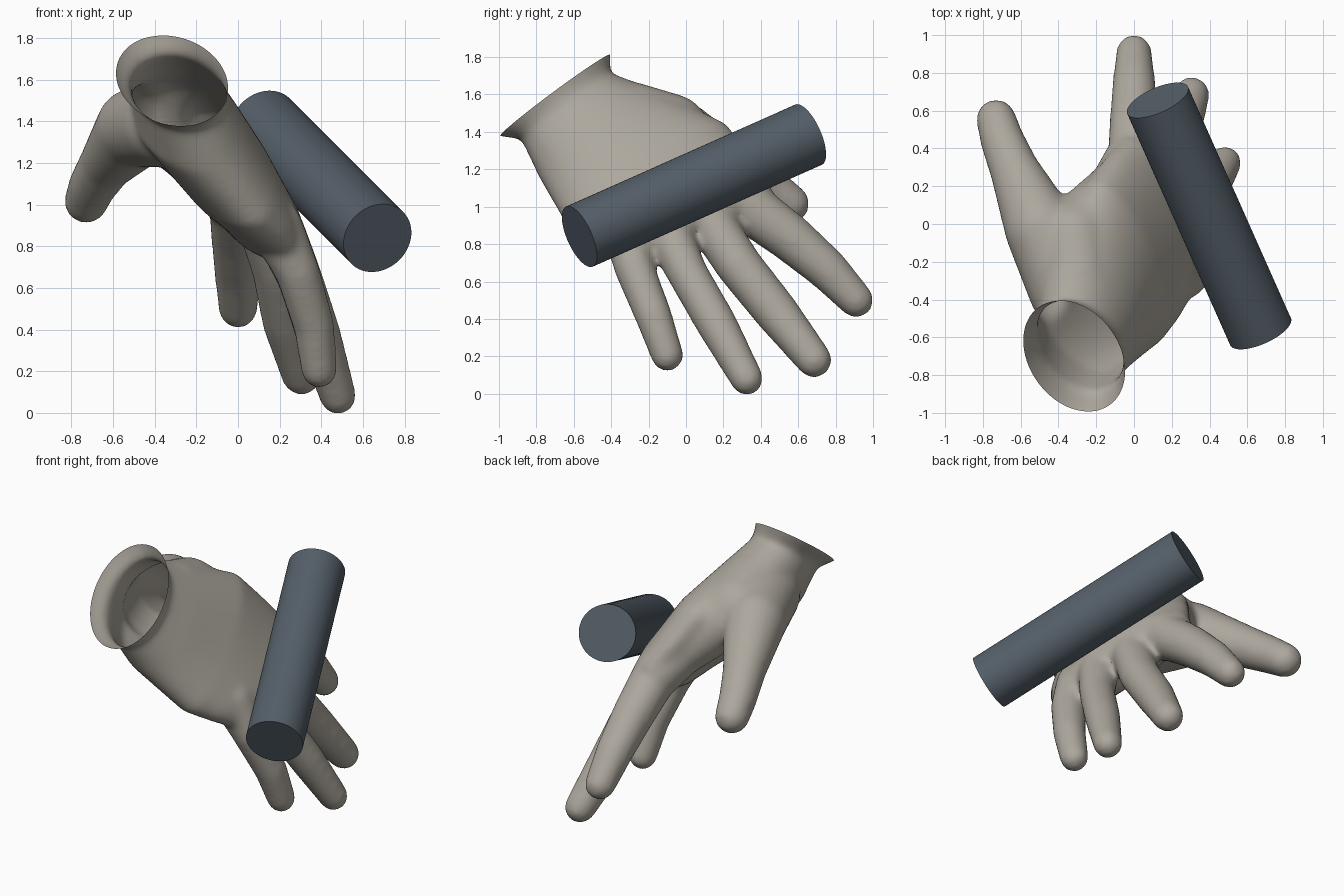
import bpy
import bmesh
from math import cos, sin, pi, radians
from mathutils import Vector, Matrix

cube = bpy.data.objects.get("Cube")
if cube:
    bpy.data.objects.remove(cube)


def material(name, rgb):
    mat = bpy.data.materials.new(name)
    mat.use_nodes = True
    mat.diffuse_color = (*rgb, 1)
    mat.node_tree.nodes["Principled BSDF"].inputs["Base Color"].default_value = (*rgb, 1)
    return mat


def add_object(name, mesh, mat):
    obj = bpy.data.objects.new(name, mesh)
    bpy.context.collection.objects.link(obj)
    mesh.materials.clear()
    mesh.materials.append(mat)
    return obj


def smooth(obj, angle):
    bpy.ops.object.select_all(action="DESELECT")
    obj.select_set(True)
    bpy.context.view_layer.objects.active = obj
    bpy.ops.object.shade_smooth_by_angle(angle=radians(angle))


def add_limb(bm, joints):
    """Chain of tapered capsules through joints (x, y, z, radius)."""
    for pair in zip(joints, joints[1:]):
        part = bmesh.new()
        for x, y, z, r in pair:
            bmesh.ops.create_icosphere(part, subdivisions=3, radius=r,
                                       matrix=Matrix.Translation((x, y, z)))
        hull = bmesh.ops.convex_hull(part, input=part.verts[:])
        inside = [g for g in hull["geom_interior"] if isinstance(g, bmesh.types.BMVert)]
        bmesh.ops.delete(part, geom=inside, context="VERTS")
        bmesh.ops.recalc_face_normals(part, faces=part.faces[:])
        mesh = bpy.data.meshes.new("limb_part")
        part.to_mesh(mesh)
        part.free()
        bm.from_mesh(mesh)
        bpy.data.meshes.remove(mesh)


def add_loft(bm, sections, sides=40):
    """Closed loft through ellipses given as centre, across axis, thickness axis."""
    rings = []
    for c, u, v in sections:
        rings.append([bm.verts.new(Vector(c) + Vector(u) * cos(2 * pi * i / sides)
                                   + Vector(v) * sin(2 * pi * i / sides)) for i in range(sides)])
    faces = [bm.faces.new(rings[0]), bm.faces.new(rings[-1][::-1])]
    for a, b in zip(rings, rings[1:]):
        for i in range(sides):
            j = (i + 1) % sides
            faces.append(bm.faces.new((a[i], b[i], b[j], a[j])))
    bmesh.ops.recalc_face_normals(bm, faces=faces)


glove_grey = material("warm_grey", (0.42, 0.39, 0.34))
bar_blue = material("slate_blue", (0.09, 0.115, 0.14))

# Palm sections from the flared cuff to the knuckles
rim = Vector((-0.32, -0.70, 1.595))
rim_u, rim_v = Vector((-0.02, 0.285, 0.215)), Vector((0.265, -0.06, -0.02))
out = rim_u.cross(rim_v).normalized()
if out.z < 0:
    out.negate()
palm = [
    (rim + out * 0.06, rim_u * 1.13, rim_v * 1.13),
    (rim, rim_u * 1.02, rim_v * 1.02),
    ((-0.285, -0.645, 1.54), (-0.02, 0.235, 0.177), (0.225, -0.045, -0.015)),
    ((-0.24, -0.49, 1.40), (-0.11, 0.30, 0.235), (0.25, 0.00, 0.05)),
    ((-0.06, -0.21, 1.17), (-0.17, 0.43, 0.25), (0.17, 0.04, 0.13)),
    ((0.04, -0.08, 1.04), (-0.17, 0.44, 0.20), (0.14, 0.035, 0.12)),
    ((0.12, 0.03, 0.93), (-0.16, 0.43, 0.16), (0.12, 0.03, 0.11)),
    ((0.16, 0.07, 0.86), (-0.13, 0.34, 0.12), (0.08, 0.02, 0.07)),
]

# Fingers, thumb and the web between thumb and index
limbs = {
    "little": [(0.18, -0.32, 0.90, 0.13), (0.285, -0.28, 0.68, 0.108),
               (0.365, -0.175, 0.42, 0.10), (0.39, -0.10, 0.205, 0.088)],
    "ring": [(0.20, -0.10, 0.87, 0.125), (0.30, 0.01, 0.64, 0.11),
             (0.385, 0.16, 0.38, 0.11), (0.48, 0.325, 0.08, 0.09)],
    "middle": [(0.12, 0.13, 0.92, 0.13), (0.19, 0.28, 0.69, 0.125),
               (0.235, 0.48, 0.44, 0.12), (0.305, 0.685, 0.18, 0.097)],
    "index": [(0, 0.28, 1.04, 0.145), (0, 0.55, 0.84, 0.13),
              (0, 0.75, 0.67, 0.115), (0, 0.91, 0.50, 0.095)],
    "thumb": [(-0.35, -0.35, 1.39, 0.21), (-0.49, -0.03, 1.37, 0.195), (-0.63, 0.28, 1.20, 0.133),
              (-0.70, 0.45, 1.09, 0.117), (-0.73, 0.555, 1.015, 0.107)],
    "web": [(-0.30, -0.28, 1.46, 0.205), (-0.32, -0.08, 1.40, 0.205),
            (-0.08, 0.19, 1.14, 0.16), (-0.02, 0.32, 1.03, 0.15)],
}

bm = bmesh.new()
add_loft(bm, palm)
for joints in limbs.values():
    add_limb(bm, joints)
mesh = bpy.data.meshes.new("glove")
bm.to_mesh(mesh)
bm.free()
glove = add_object("glove", mesh, glove_grey)

# Fuse the parts into one soft skin
remesh = glove.modifiers.new("fuse", "REMESH")
remesh.mode = "VOXEL"
remesh.voxel_size = 0.018
soften = glove.modifiers.new("soften", "SMOOTH")
soften.factor = 0.5
soften.iterations = 20
skin = bpy.data.meshes.new_from_object(glove.evaluated_get(bpy.context.evaluated_depsgraph_get()))
glove.modifiers.clear()
glove.data = skin

# Open the cuff along the rim plane, leaving a hollow shell
bm = bmesh.new()
bm.from_mesh(skin)
bmesh.ops.bisect_plane(bm, geom=bm.verts[:] + bm.edges[:] + bm.faces[:],
                       plane_co=rim, plane_no=out, clear_outer=True)
bm.to_mesh(skin)
bm.free()
skin.materials.clear()
skin.materials.append(glove_grey)
smooth(glove, 60)

# Round bar lying across the back of the hand
start, end = Vector((0.67, -0.57, 0.84)), Vector((0.125, 0.655, 1.385))
axis = end - start
bm = bmesh.new()
bmesh.ops.create_cone(bm, cap_ends=True, segments=64, radius1=0.176, radius2=0.176,
                      depth=axis.length,
                      matrix=Matrix.Translation((start + end) / 2)
                      @ axis.to_track_quat("Z", "Y").to_matrix().to_4x4())
mesh = bpy.data.meshes.new("round_bar")
bm.to_mesh(mesh)
bm.free()
smooth(add_object("round_bar", mesh, bar_blue), 30)
